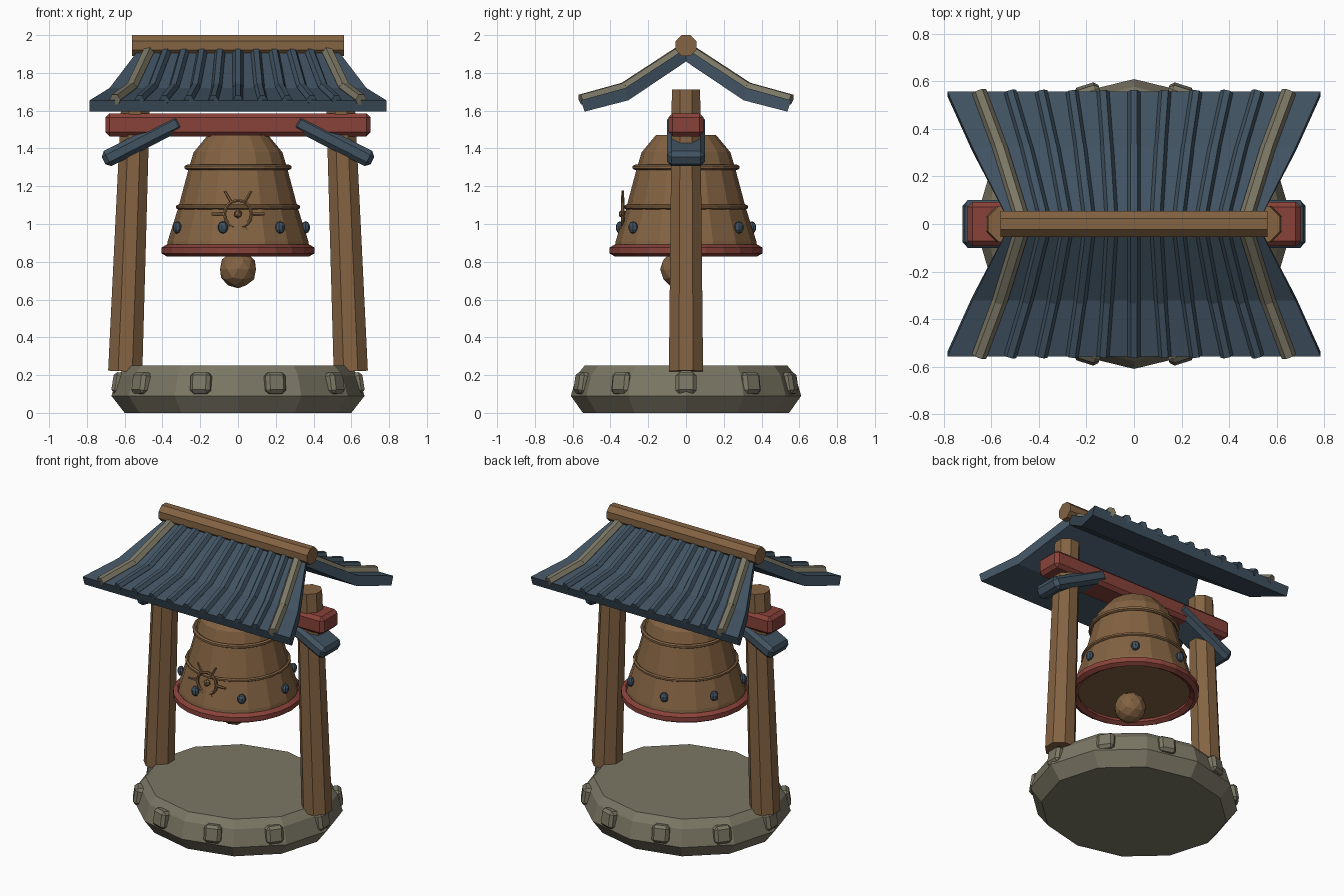
import bpy, bmesh
from math import sin, cos, pi, radians
from mathutils import Vector, Matrix

if "Cube" in bpy.data.objects:
    bpy.data.objects.remove(bpy.data.objects["Cube"])


def material(name, rgb):
    m = bpy.data.materials.new(name)
    m.use_nodes = True
    col = (*rgb, 1)
    m.diffuse_color = col
    m.node_tree.nodes["Principled BSDF"].inputs["Base Color"].default_value = col
    return m


WOOD = material("warm brown", (0.23, 0.125, 0.055))
SLATE = material("slate blue", (0.052, 0.085, 0.12))
RED = material("brick red", (0.25, 0.055, 0.042))
STONE = material("stone grey", (0.2, 0.185, 0.13))


def finish(name, bm, mat):
    bmesh.ops.recalc_face_normals(bm, faces=bm.faces)
    me = bpy.data.meshes.new(name)
    bm.to_mesh(me)
    bm.free()
    me.materials.append(mat)
    ob = bpy.data.objects.new(name, me)
    bpy.context.collection.objects.link(ob)
    return ob


def skin(bm, rings, caps=True, closed=False):
    """Bridge consecutive rings of points with quads."""
    vs = [[bm.verts.new(p) for p in ring] for ring in rings]
    n = len(vs[0])
    pairs = list(zip(vs, vs[1:])) + ([(vs[-1], vs[0])] if closed else [])
    for a, b in pairs:
        for i in range(n):
            j = (i + 1) % n
            bm.faces.new((a[i], a[j], b[j], b[i]))
    if caps and not closed:
        bm.faces.new(vs[0])
        bm.faces.new(vs[-1])


def circle(r, n, z=0, turn=0.0):
    return [Vector((r * cos(2 * pi * (i + turn) / n), r * sin(2 * pi * (i + turn) / n), z))
            for i in range(n)]


def lathe(name, profile, n, mat, sy=1.0):
    bm = bmesh.new()
    skin(bm, [[(p.x, p.y * sy, p.z) for p in circle(r, n, z)] for r, z in profile])
    return finish(name, bm, mat)


def rod(bm, a, b, r0, r1, n, turn=0.5):
    """Straight tapered prism from a to b."""
    a, b = Vector(a), Vector(b)
    d = b - a
    q = d.to_track_quat('Z', 'Y').to_matrix()
    skin(bm, [[a + q @ p for p in circle(r0, n, 0, turn)],
              [a + q @ p for p in circle(r1, n, d.length, turn)]])


def torus(name, major, minor, z, mat, n=24, m=6):
    bm = bmesh.new()
    rings = [[((major + p.x) * cos(t), (major + p.x) * sin(t), z + p.y)
              for p in circle(minor, m, 0, 0.5)]
             for t in (2 * pi * i / n for i in range(n))]
    skin(bm, rings, closed=True)
    return finish(name, bm, mat)


def bevel_box(name, size, matrix, mat, bevel):
    bm = bmesh.new()
    bmesh.ops.create_cube(bm, size=1)
    bmesh.ops.scale(bm, vec=size, verts=bm.verts)
    bmesh.ops.bevel(bm, geom=bm.edges[:], offset=bevel, segments=1, affect='EDGES')
    bm.transform(matrix)
    return finish(name, bm, mat)


# Stone base with ten blocks set around its rim
SQ = 0.91
lathe("stone_base", [(0.6, 0), (0.67, 0.09), (0.635, 0.2), (0.59, 0.25)], 12, STONE, SQ)
for k in range(10):
    a = 2 * pi * k / 10
    place = (Matrix.Translation((0.62 * cos(a), 0.62 * SQ * sin(a), 0.155))
             @ Matrix.Rotation(a, 4, 'Z') @ Matrix.Rotation(-0.15, 4, 'Y'))
    bevel_box(f"rim_block_{k + 1}", (0.09, 0.11, 0.115), place, STONE, 0.018)

# Leaning posts and diagonal braces, mirrored left and right
for side, s in (("left", 1), ("right", -1)):
    bm = bmesh.new()
    rod(bm, (s * 0.597, 0, 0.22), (s * 0.54, 0, 1.71), 0.098, 0.081, 8)
    finish(f"{side}_post", bm, WOOD)
    place = Matrix.Translation((s * 0.507, 0, 1.44)) @ Matrix.Rotation(s * radians(27), 4, 'Y')
    bevel_box(f"{side}_brace", (0.46, 0.2, 0.09), place, SLATE, 0.024)

# Cross beam
bevel_box("cross_beam", (1.405, 0.185, 0.122), Matrix.Translation((0, 0, 1.525)), RED, 0.022)

# Bell with bands, lip and clapper
lathe("bell", [(0.38, 0.86), (0.372, 0.91), (0.315, 1.09), (0.262, 1.29),
               (0.235, 1.38), (0.16, 1.47)], 16, WOOD)
torus("upper_band", 0.27, 0.014, 1.3, WOOD)
torus("lower_band", 0.318, 0.012, 1.09, WOOD)
torus("bell_lip", 0.376, 0.032, 0.86, RED)
bm = bmesh.new()
bmesh.ops.create_icosphere(bm, subdivisions=2, radius=0.1,
                           matrix=Matrix.Translation((0, -0.037, 0.76)))
finish("clapper", bm, WOOD)

# Seven studs round the bell
for k in range(7):
    a = 2 * pi * k / 7
    bm = bmesh.new()
    bmesh.ops.create_uvsphere(bm, u_segments=8, v_segments=5, radius=0.033)
    bmesh.ops.scale(bm, vec=(0.7, 0.85, 1), verts=bm.verts)
    bm.transform(Matrix.Translation((0.358 * cos(a), 0.358 * sin(a), 0.982))
                 @ Matrix.Rotation(a, 4, 'Z'))
    finish(f"stud_{k + 1}", bm, SLATE)

# Wheel emblem on the front of the bell
ring = torus("emblem_ring", 0.072, 0.009, 0, WOOD, 16)
ring.data.transform(Matrix.Translation((0, -0.335, 1.053)) @ Matrix.Rotation(pi / 2, 4, 'X'))
bm = bmesh.new()
for k in range(6):
    a = pi * k / 3
    ends = [(r * cos(a), -0.335, 1.053 + r * sin(a)) for r in (0.07, 0.14)]
    rod(bm, *ends, 0.009, 0.007, 5)
finish("emblem_spokes", bm, WOOD)
bm = bmesh.new()
bmesh.ops.create_icosphere(bm, subdivisions=1, radius=0.024,
                           matrix=Matrix.Translation((0, -0.335, 1.053)))
finish("emblem_hub", bm, WOOD)

# Flared roof slab: (half width, top y, top z, underside y, underside z)
RIDGE = (0.52, 0, 1.93, 0, 1.86)
KINK = (0.68, 0.322, 1.72, 0.305, 1.655)
EAVE = (0.785, 0.557, 1.655, 0.537, 1.595)
stations = [(EAVE, -1), (KINK, -1), (RIDGE, 1), (KINK, 1), (EAVE, 1)]
bm = bmesh.new()
skin(bm, [[(-w, s * ty, tz), (w, s * ty, tz), (w, s * by, bz), (-w, s * by, bz)]
          for (w, ty, tz, by, bz), s in stations])
finish("roof_slab", bm, SLATE)

# Fanned roof ribs, with a pale one near each end
for side, s in (("front", -1), ("back", 1)):
    for j in range(-5, 6):
        top, mid, low = [(j * w * 0.166, s * y, z + 0.003) for w, y, z, _, _ in (RIDGE, KINK, EAVE)]
        top = (j * 0.093, top[1], top[2])
        edge = abs(j) == 5
        r = 0.033 if edge else 0.028
        bm = bmesh.new()
        rod(bm, top, mid, r, r, 6, 0)
        rod(bm, mid, low, r * 0.95, r * 0.95, 6, 0)
        finish(f"{side}_rib_{j + 6}", bm, STONE if edge else SLATE)

# Ridge pole
bm = bmesh.new()
rod(bm, (-0.562, 0, 1.945), (0.562, 0, 1.945), 0.0595, 0.0595, 8)
finish("ridge_pole", bm, WOOD)
